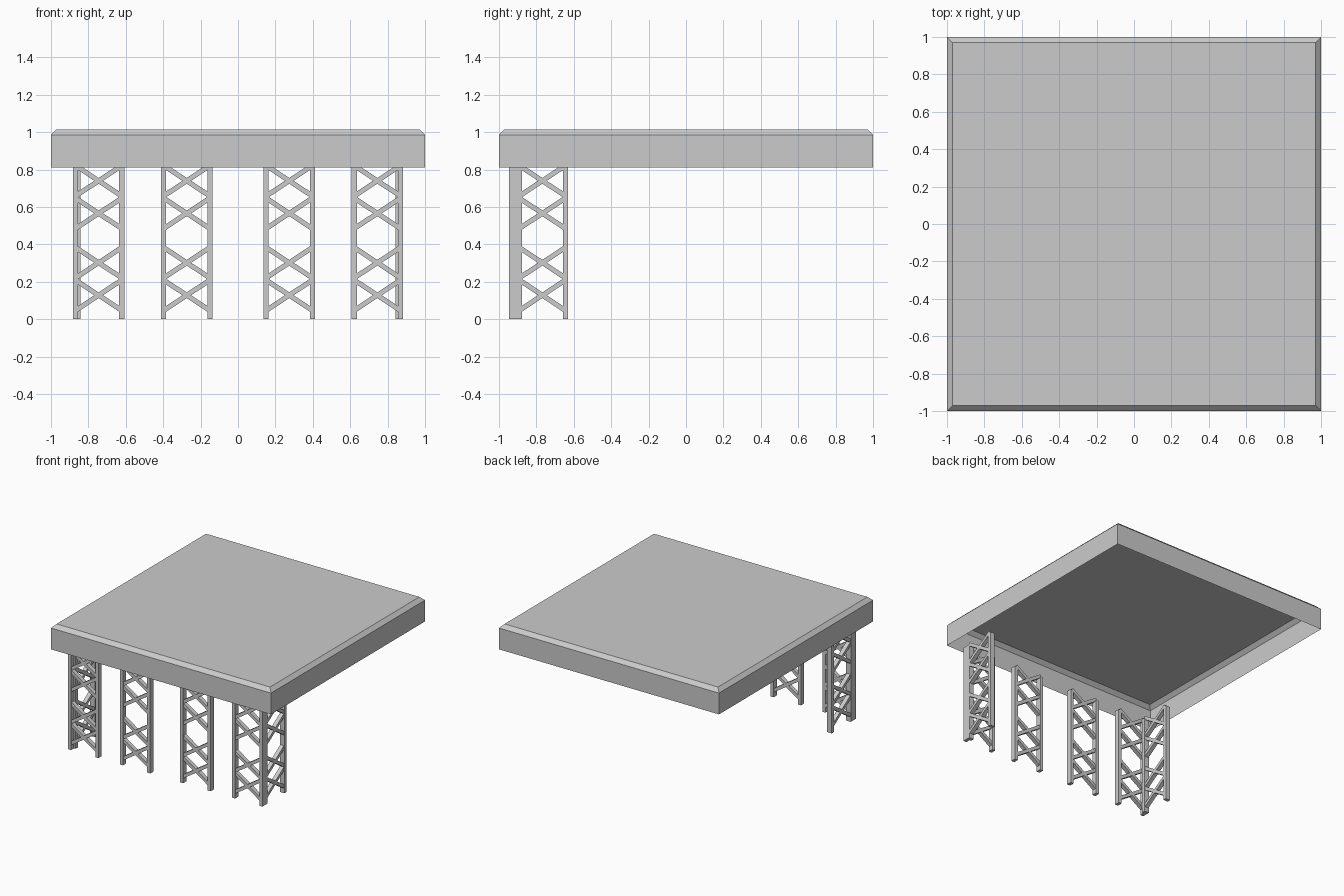
import bpy
import bmesh
from math import atan2, hypot, pi
from mathutils import Matrix, Vector

cube = bpy.data.objects.get("Cube")
if cube:
    bpy.data.objects.remove(cube, do_unlink=True)

grey = bpy.data.materials.new("plain grey")
grey.use_nodes = True
grey.diffuse_color = (0.6, 0.6, 0.6, 1)
grey.node_tree.nodes["Principled BSDF"].inputs["Base Color"].default_value = (0.6, 0.6, 0.6, 1)


def finish(name, bm):
    mesh = bpy.data.meshes.new(name)
    bm.to_mesh(mesh)
    bm.free()
    mesh.materials.append(grey)
    obj = bpy.data.objects.new(name, mesh)
    bpy.context.collection.objects.link(obj)
    return obj


def add_box(bm, centre, size, tilt=0.0):
    matrix = (Matrix.Translation(centre) @ Matrix.Rotation(-tilt, 4, "Y")
              @ Matrix.Diagonal((*size, 1)))
    bmesh.ops.create_cube(bm, size=1, matrix=matrix)


# Canopy: open-bottomed thin shell with a bevelled top rim
bm = bmesh.new()
rings = []
for half, z in ((1, 0.81), (1, 0.985), (0.97, 1.015)):
    rings.append([bm.verts.new((sx * half, sy * half, z))
                  for sx, sy in ((-1, -1), (1, -1), (1, 1), (-1, 1))])
for low, high in zip(rings, rings[1:]):
    for i in range(4):
        j = (i + 1) % 4
        bm.faces.new((low[i], low[j], high[j], high[i]))
bm.faces.new(rings[-1])
finish("canopy", bm)

# Lattice panel: two posts joined by four crossed pairs of braces
WIDTH, DEPTH, HEIGHT, POST = 0.276, 0.042, 0.81, 0.028
RISE, BAR = 0.145, 0.026


def lattice_panel(name, location, turn=0.0):
    bm = bmesh.new()
    for side in (-1, 1):
        add_box(bm, (side * (WIDTH - POST) / 2, 0, HEIGHT / 2), (POST, DEPTH, HEIGHT))
    span = WIDTH - POST
    angle = atan2(RISE, span - POST)
    for z in (0.128, 0.302, 0.566, 0.74):
        for side in (-1, 1):
            add_box(bm, (0, 0, z), (hypot(span, RISE), DEPTH * 0.8, BAR), side * angle)
    panel = finish(name, bm)
    panel.location = Vector(location)
    panel.rotation_euler.z = turn


# Front row of panels, with a return panel behind each outer one
FRONT_Y = -0.924
for side, label in ((-1, "right"), (1, "left")):
    lattice_panel(f"{label}_inner_support", (side * 0.274, FRONT_Y, 0))
    lattice_panel(f"{label}_outer_support", (side * 0.745, FRONT_Y, 0))
    lattice_panel(f"{label}_return_support", (side * (0.883 - DEPTH / 2), -0.768, 0), pi / 2)
